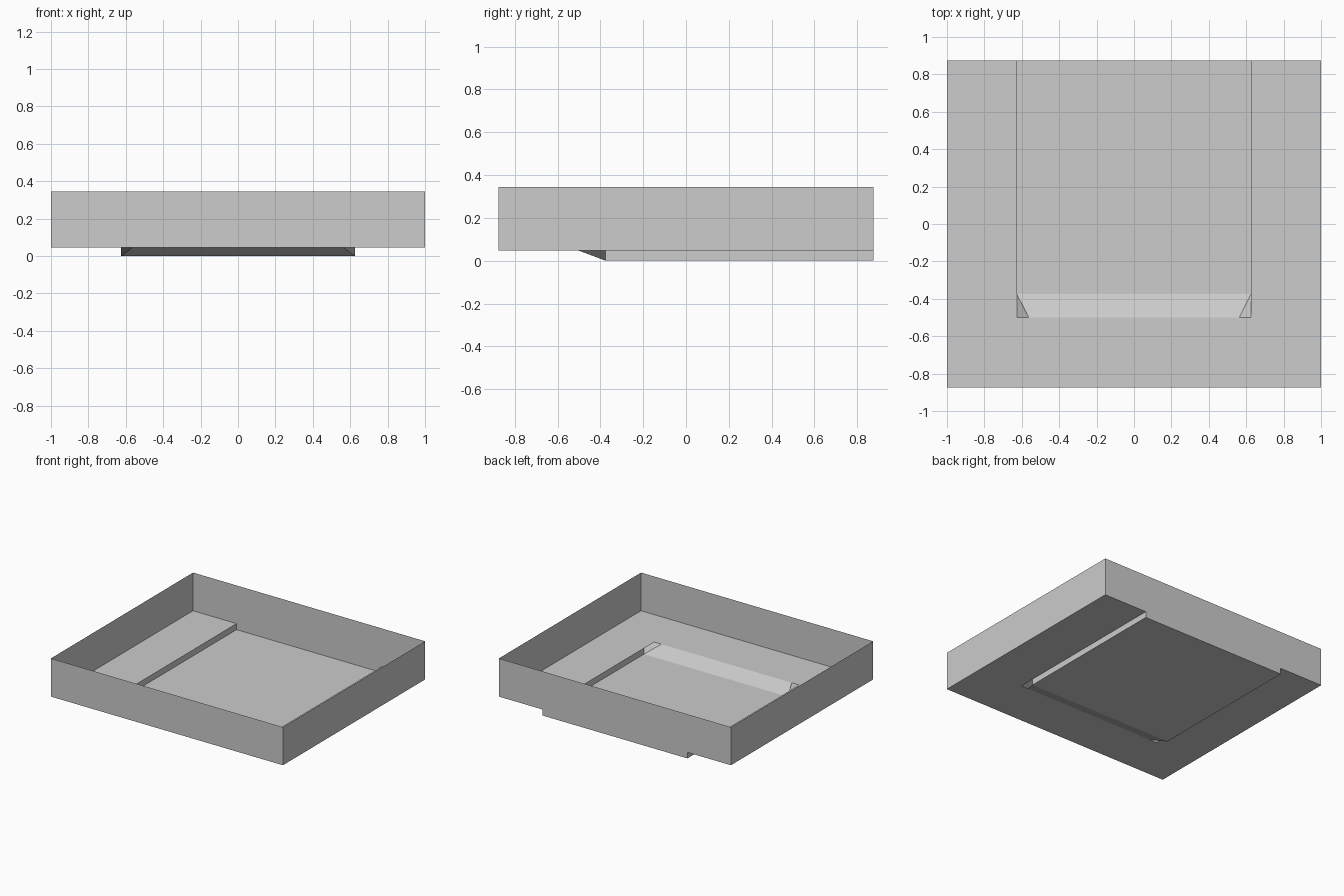
import bpy

if "Cube" in bpy.data.objects:
    bpy.data.objects.remove(bpy.data.objects["Cube"])

# Key dimensions
HX, HY = 1.0, 0.875            # tray half width and half depth
FLOOR, TOP = 0.047, 0.344      # floor and rim heights
RX = 0.625                     # recess half width
CX = 0.5625                    # ramp half width at its upper edge
RAMP_TOP, RAMP_END = -0.5, -0.375

grey = bpy.data.materials.new("light_grey")
grey.diffuse_color = (0.604, 0.604, 0.604, 1)
grey.use_nodes = True
grey.node_tree.nodes["Principled BSDF"].inputs["Base Color"].default_value = grey.diffuse_color


def sheet(name, polygons):
    """Make a thin-sheet object from polygons given as corner points."""
    verts, faces = [], []
    for poly in polygons:
        ids = []
        for p in poly:
            if p not in verts:
                verts.append(p)
            ids.append(verts.index(p))
        faces.append(ids)
    mesh = bpy.data.meshes.new(name)
    mesh.from_pydata(verts, [], faces)
    mesh.materials.append(grey)
    mesh.update()
    obj = bpy.data.objects.new(name, mesh)
    bpy.context.collection.objects.link(obj)
    return obj


def rect(x0, x1, y0, y1, z):
    """Upward-facing rectangle."""
    return [(x0, y0, z), (x1, y0, z), (x1, y1, z), (x0, y1, z)]


def mirrored(poly):
    """Polygon plus its copy mirrored across x = 0."""
    return [poly, [(-x, y, z) for x, y, z in reversed(poly)]]


# Outer walls: front and two sides
side_wall = [(HX, -HY, FLOOR), (HX, HY, FLOOR), (HX, HY, TOP), (HX, -HY, TOP)]
front_wall = [(-HX, -HY, FLOOR), (HX, -HY, FLOOR), (HX, -HY, TOP), (-HX, -HY, TOP)]
sheet("outer_walls", mirrored(side_wall) + [front_wall])

# Back wall with the tab that closes the recess
sheet("back_wall", [
    [(HX, HY, FLOOR), (RX, HY, FLOOR), (-RX, HY, FLOOR),
     (-HX, HY, FLOOR), (-HX, HY, TOP), (HX, HY, TOP)],
    [(RX, HY, FLOOR), (RX, HY, 0), (-RX, HY, 0), (-RX, HY, FLOOR)],
])

# Raised floor around the recess
sheet("raised_floor", mirrored(rect(RX, HX, RAMP_TOP, HY, FLOOR))
      + [rect(-HX, HX, -HY, RAMP_TOP, FLOOR)])

# Recess floor, ramp, side walls and folded corner pieces
recess_side = [(RX, RAMP_END, 0), (RX, RAMP_END, FLOOR), (RX, HY, FLOOR), (RX, HY, 0)]
corner = [(RX, RAMP_TOP, FLOOR), (RX, RAMP_END, FLOOR),
          (RX, RAMP_END, 0), (CX, RAMP_TOP, FLOOR)]
ramp = [(-CX, RAMP_TOP, FLOOR), (CX, RAMP_TOP, FLOOR),
        (RX, RAMP_END, 0), (-RX, RAMP_END, 0)]
sheet("recess", [rect(-RX, RX, RAMP_END, HY, 0), ramp]
      + mirrored(recess_side) + mirrored(corner))
